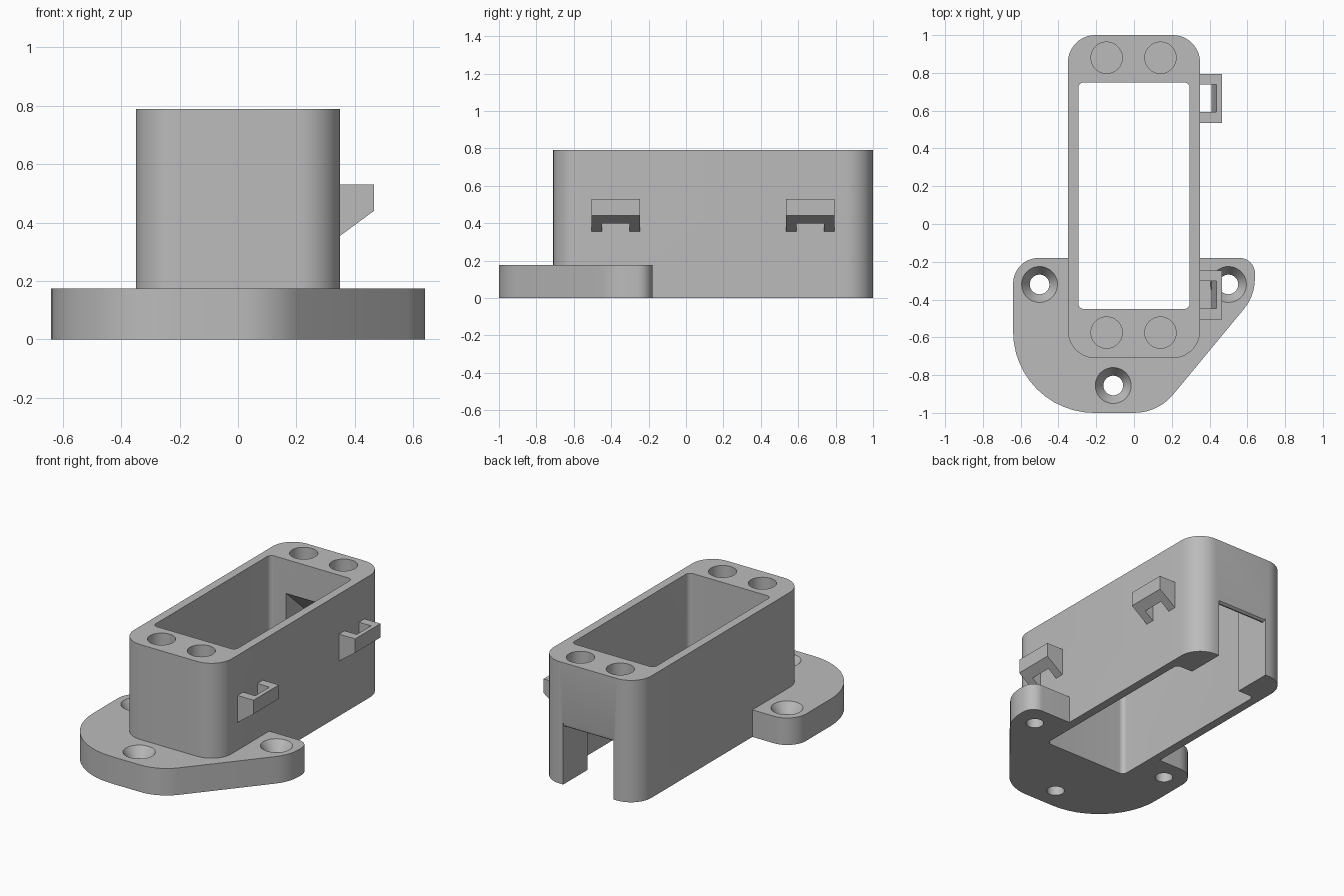
import bpy, bmesh, math
from mathutils import Vector

if "Cube" in bpy.data.objects:
    bpy.data.objects.remove(bpy.data.objects["Cube"], do_unlink=True)

grey = bpy.data.materials.new("plain grey")
grey.use_nodes = True
COLOUR = (0.5, 0.5, 0.5, 1)
grey.diffuse_color = COLOUR
grey.node_tree.nodes["Principled BSDF"].inputs["Base Color"].default_value = COLOUR


def arcs(*specs):
    """Outline joined from arcs given as centre x, centre y, radius, start, end."""
    pts = []
    for cx, cy, r, a0, a1 in specs:
        n = max(2, round(abs(a1 - a0) / 7.5))
        for i in range(n + 1):
            a = math.radians(a0 + (a1 - a0) * i / n)
            pts.append((cx + r * math.cos(a), cy + r * math.sin(a)))
    return pts


def rounded(x, y0, y1, r):
    return arcs((x - r, y1 - r, r, 0, 90), (r - x, y1 - r, r, 90, 180),
                (r - x, y0 + r, r, 180, 270), (x - r, y0 + r, r, 270, 360))


def prism(name, outline, lo, hi, axis="z"):
    """Extrude an outline along an axis; the outline uses the other two axes."""
    place = {"x": lambda u, v, w: (w, u, v),
             "y": lambda u, v, w: (u, w, v),
             "z": lambda u, v, w: (u, v, w)}[axis]
    bm = bmesh.new()
    face = bm.faces.new([bm.verts.new(place(u, v, lo)) for u, v in outline])
    new = bmesh.ops.extrude_face_region(bm, geom=[face])["geom"]
    shift = Vector(place(0, 0, hi - lo))
    bmesh.ops.translate(bm, vec=shift,
                        verts=[g for g in new if isinstance(g, bmesh.types.BMVert)])
    return finish(name, bm)


def cone(name, x, y, z0, z1, r0, r1):
    bm = bmesh.new()
    bmesh.ops.create_cone(bm, cap_ends=True, segments=48, radius1=r0, radius2=r1,
                          depth=z1 - z0)
    bmesh.ops.translate(bm, vec=(x, y, (z0 + z1) / 2), verts=bm.verts)
    return finish(name, bm)


def finish(name, bm):
    bmesh.ops.recalc_face_normals(bm, faces=bm.faces)
    mesh = bpy.data.meshes.new(name)
    bm.to_mesh(mesh)
    bm.free()
    mesh.materials.append(grey)
    ob = bpy.data.objects.new(name, mesh)
    bpy.context.collection.objects.link(ob)
    return ob


def select(ob):
    bpy.ops.object.select_all(action="DESELECT")
    ob.select_set(True)
    bpy.context.view_layer.objects.active = ob


def combine(ob, other, operation="DIFFERENCE"):
    select(ob)
    mod = ob.modifiers.new("combine", "BOOLEAN")
    mod.object, mod.operation, mod.solver = other, operation, "EXACT"
    bpy.ops.object.modifier_apply(modifier=mod.name)
    bpy.data.objects.remove(other, do_unlink=True)


# Mounting plate with three countersunk screw holes
plate = prism("mounting_plate", arcs(
    (0.56, -0.26, 0.08, 0, 90), (-0.505, -0.315, 0.135, 90, 180),
    (-0.21, -0.57, 0.43, 180, 270), (0.0, -0.73, 0.27, 270, 320),
    (0.39, -0.29, 0.25, 320, 360)), 0, 0.175)
for x, y in ((-0.5, -0.32), (0.5, -0.32), (-0.11, -0.855)):
    combine(plate, cone("screw_hole", x, y, -0.1, 0.15, 0.052, 0.052))
    combine(plate, cone("countersink", x, y, 0.11, 0.2, 0.052, 0.1115))

# Tall housing joined to the plate, open from top to bottom
housing = prism("housing", rounded(0.35, -0.71, 1.0, 0.145), 0, 0.79)
combine(housing, plate, "UNION")
combine(housing, prism("cavity", rounded(0.295, -0.45, 0.75, 0.03), -0.1, 0.9))

# Blind round pockets in the top rim
for x in (-0.145, 0.14):
    for y in (0.88, -0.575):
        combine(housing, cone("pocket", x, y, 0.59, 0.9, 0.083, 0.083))

# Back doorway with a roof that climbs inward
doorway = [(0.65, -0.1), (1.1, -0.1), (1.1, 0.4), (1.0, 0.4), (0.995, 0.38),
           (0.98, 0.37), (0.965, 0.375), (0.75, 0.57), (0.65, 0.57)]
combine(housing, prism("doorway", doorway, -0.18, 0.18, "x"))

# Two hooks on the left wall, each with a tapered slot
hooks = []
for name, y in (("front_hook", -0.375), ("back_hook", 0.665)):
    side = [(0.34, 0.348), (0.465, 0.44), (0.465, 0.53), (0.34, 0.53)]
    hook = prism(name, side, y - 0.13, y + 0.13, "y")
    slot = [(0.35, 0.3), (0.39, 0.3), (0.409, 0.395), (0.437, 0.53),
            (0.445, 0.57), (0.35, 0.57)]
    combine(hook, prism("slot", slot, y - 0.073, y + 0.073, "y"))
    hooks.append(hook)

for ob in [housing] + hooks:
    select(ob)
    bpy.ops.object.shade_smooth_by_angle(angle=math.radians(30))
